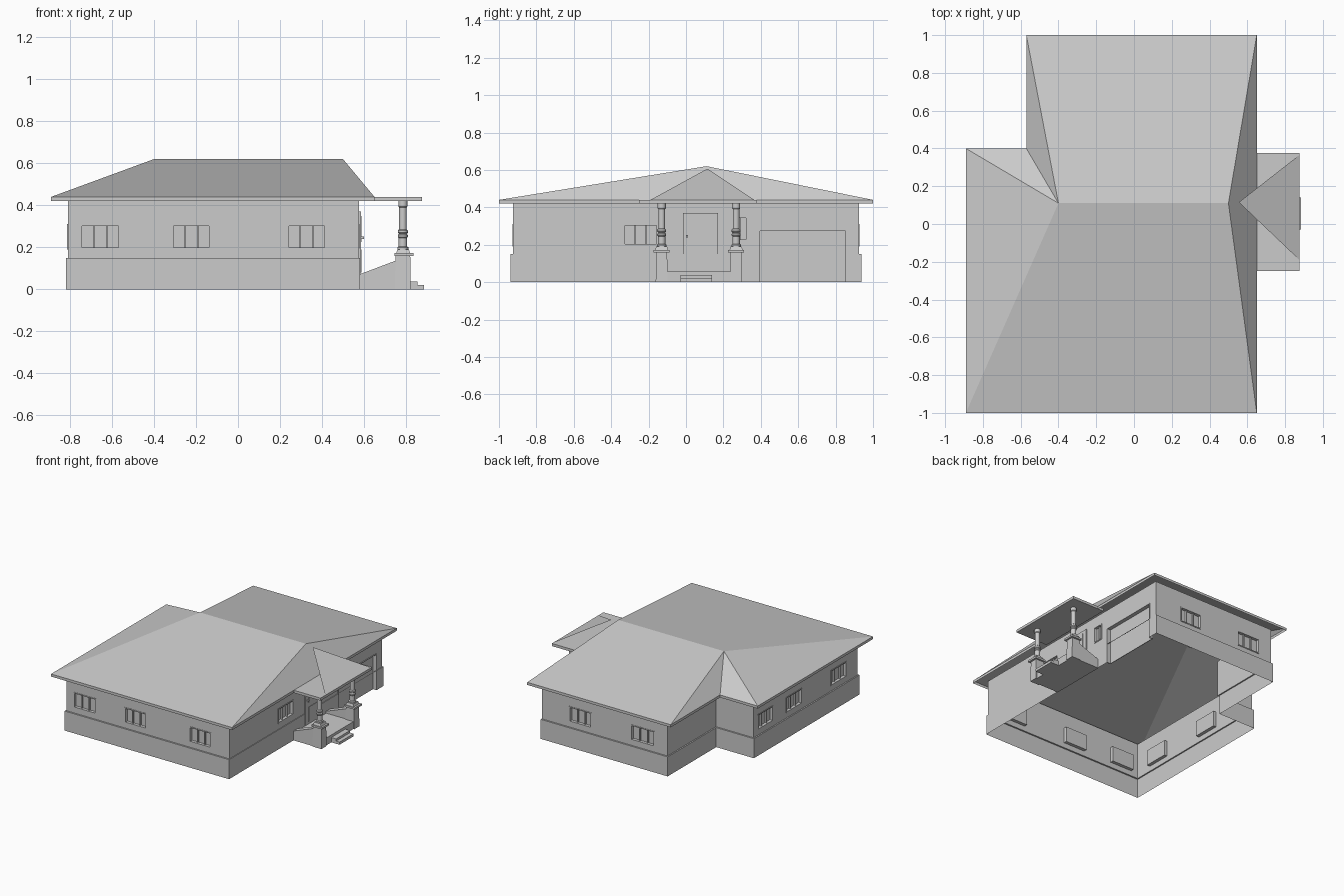
import bpy, bmesh, math

if "Cube" in bpy.data.objects:
    bpy.data.objects.remove(bpy.data.objects["Cube"])


def finish(name, bm):
    mesh = bpy.data.meshes.new(name)
    bm.to_mesh(mesh)
    bm.free()
    ob = bpy.data.objects.new(name, mesh)
    bpy.context.collection.objects.link(ob)
    return ob


def add_box(bm, x0, x1, y0, y1, z0, z1, taper=0.0):
    v = []
    for z, t in ((z0, 0), (z1, taper)):
        for x, y in ((x0 + t, y0 + t), (x1 - t, y0 + t), (x1 - t, y1 - t), (x0 + t, y1 - t)):
            v.append(bm.verts.new((x, y, z)))
    for f in ((3, 2, 1, 0), (4, 5, 6, 7), (0, 1, 5, 4), (1, 2, 6, 5), (2, 3, 7, 6), (3, 0, 4, 7)):
        bm.faces.new([v[i] for i in f])


def boxes(name, *dims):
    bm = bmesh.new()
    for d in dims:
        add_box(bm, *d)
    return finish(name, bm)


def wall_box(bm, axis, face, out, u0, u1, d0, d1, z0, z1):
    """Box on a wall: u runs along the wall, d is depth outwards from its face."""
    a, b = sorted((face + out * d0, face + out * d1))
    if axis == 0:
        add_box(bm, u0, u1, a, b, z0, z1)
    else:
        add_box(bm, a, b, u0, u1, z0, z1)


def add_wall(bm, a, b, z0, z1, holes):
    """Sheet wall split into cells, leaving out the openings."""
    ax = 0 if a[1] == b[1] else 1
    us = sorted({a[ax], b[ax], *[h[0] for h in holes], *[h[1] for h in holes]}, reverse=a[ax] > b[ax])
    zs = sorted({z0, z1, *[h[2] for h in holes], *[h[3] for h in holes]})
    pos = lambda u, z: (u, a[1], z) if ax == 0 else (a[0], u, z)
    grid = {(i, j): bm.verts.new(pos(u, z)) for i, u in enumerate(us) for j, z in enumerate(zs)}
    for i in range(len(us) - 1):
        for j in range(len(zs) - 1):
            um, zm = (us[i] + us[i + 1]) / 2, (zs[j] + zs[j + 1]) / 2
            if not any(h[0] < um < h[1] and h[2] < zm < h[3] for h in holes):
                bm.faces.new((grid[i, j], grid[i + 1, j], grid[i + 1, j + 1], grid[i, j + 1]))


# Footprints of upper walls and wider plinth
UP = [(-.81, -.925), (.575, -.925), (.575, .925), (-.49, .925), (-.49, .335), (-.81, .335)]
LOW = [(-.82, -.937), (.58, -.937), (.58, .937), (-.50, .937), (-.50, .347), (-.82, .347)]
MID, TOP, GAR = .15, .43, (.39, .86)

# Openings per wall: start, end, bottom, top
front = [(-.75, -.56, .19, .31), (-.315, -.13, .19, .31), (.235, .42, .19, .31)]
right = [(-.335, -.15, .195, .31), (.245, .33, .22, .35)]
back = [(.155, .345, .19, .31), (-.38, -.18, .19, .31)]
left = [(.10, .29, .19, .31), (-.25, -.06, .19, .31), (-.79, -.60, .19, .31)]
openings = [front, right + [(*GAR, MID, .28)], back, [], [], left]

# Upper walls, plinth and the ledge between them
bm = bmesh.new()
for i in range(6):
    add_wall(bm, UP[i], UP[(i + 1) % 6], MID, TOP, openings[i])
finish("upper_walls", bm)
bm = bmesh.new()
for i in range(6):
    p, q = LOW[i], LOW[(i + 1) % 6]
    add_wall(bm, p, q, 0, MID, [(*GAR, 0, MID)] if i == 1 else [])
    ring = [(*p, MID), (*q, MID), (*UP[(i + 1) % 6], MID), (*UP[i], MID)]
    bm.faces.new([bm.verts.new(c) for c in ring])
bmesh.ops.remove_doubles(bm, verts=bm.verts, dist=1e-5)
finish("plinth", bm)

# Windows: recessed pane, frame and mullions
for side, axis, face, out, wins in (("front", 0, -.925, -1, front), ("right", 1, .575, 1, right),
                                    ("back", 0, .925, 1, back), ("left", 1, -.81, -1, left)):
    for k, (u0, u1, z0, z1) in enumerate(wins):
        bm = bmesh.new()
        put = lambda *d: wall_box(bm, axis, face, out, *d)
        w = .008
        put(u0, u1, -.025, -.02, z0, z1)
        put(u0, u0 + w, -.02, .003, z0, z1)
        put(u1 - w, u1, -.02, .003, z0, z1)
        put(u0 + w, u1 - w, -.02, .003, z0, z0 + w)
        put(u0 + w, u1 - w, -.02, .003, z1 - w, z1)
        n = 3 if u1 - u0 > .1 else 2
        for m in range(1, n):
            u = u0 + (u1 - u0) * m / n
            put(u - .004, u + .004, -.02, -.008, z0 + w, z1 - w)
        finish(f"{side}_window_{k + 1}", bm)

# Garage door in its recess
g0, g1 = GAR
boxes("garage_door", (.545, .55, g0, g1, 0, .28))
boxes("garage_frame", (.55, .58, g0, g0 + .006, 0, .28), (.55, .58, g1 - .006, g1, 0, .28),
      (.55, .58, g0 + .006, g1 - .006, .274, .28))

# Main roof: fascia band and slopes, open underneath
EAVE = [(-.89, -1), (.65, -1), (.65, 1), (-.57, 1), (-.57, .4), (-.89, .4)]
bm = bmesh.new()
lo = [bm.verts.new((*p, .42)) for p in EAVE]
hi = [bm.verts.new((*p, .44)) for p in EAVE]
rl, rr = bm.verts.new((-.4, .11, .62)), bm.verts.new((.5, .11, .62))
for i in range(6):
    j = (i + 1) % 6
    bm.faces.new((lo[i], lo[j], hi[j], hi[i]))
    tip = {0: (rr, rl), 1: (rr,), 2: (rl, rr)}.get(i, (rl,))
    bm.faces.new((hi[i], hi[j], *tip))
finish("main_roof", bm)

# Porch roof: flat slab with one leaning triangular slope
boxes("porch_roof_slab", (.60, .877, -.25, .377, .42, .44))
bm = bmesh.new()
bm.faces.new([bm.verts.new(c) for c in ((.875, -.19, .44), (.875, .365, .44), (.555, .115, .607))])
finish("porch_roof_slope", bm)

# Porch floor and steps
boxes("porch_floor", (.575, .815, -.12, .27, 0, .057))
boxes("porch_steps", (.815, .855, -.03, .14, 0, .037), (.855, .885, -.03, .14, 0, .02))

# Porch sides: sloped parapet, pedestal, cap and turned column
PROFILE = [(.026, .19), (.026, .20), (.020, .205), (.020, .245), (.024, .25), (.024, .258),
           (.018, .264), (.024, .27), (.024, .28), (.018, .286), (.018, .39), (.022, .395), (.022, .42)]
for side, yc in (("near", -.13), ("far", .268)):
    bm = bmesh.new()
    outline = [(.575, 0), (.76, 0), (.76, .14), (.575, .07)]
    f = bm.faces.new([bm.verts.new((x, yc - .025, z)) for x, z in outline])
    ext = bmesh.ops.extrude_face_region(bm, geom=[f])["geom"]
    bmesh.ops.translate(bm, vec=(0, .05, 0), verts=[e for e in ext if isinstance(e, bmesh.types.BMVert)])
    bmesh.ops.recalc_face_normals(bm, faces=bm.faces)
    finish(f"{side}_parapet", bm)
    boxes(f"{side}_pedestal", (.747, .823, yc - .032, yc + .032, 0, .16, .003))
    boxes(f"{side}_pedestal_cap", (.745, .835, yc - .043, yc + .043, .158, .172),
          (.753, .82, yc - .035, yc + .035, .172, .19, .006))
    bm = bmesh.new()
    n, rings = 16, []
    for r, z in PROFILE:
        rings.append([bm.verts.new((.785 + r * math.cos(2 * math.pi * k / n),
                                    yc + r * math.sin(2 * math.pi * k / n), z)) for k in range(n)])
    for a, b in zip(rings, rings[1:]):
        for k in range(n):
            bm.faces.new((a[k], a[(k + 1) % n], b[(k + 1) % n], b[k])).smooth = True
    col = finish(f"{side}_column", bm)
    bpy.ops.object.select_all(action='DESELECT')
    col.select_set(True)
    bpy.context.view_layer.objects.active = col
    bpy.ops.object.shade_smooth_by_angle(angle=math.radians(30))

# Front door with raised panels, hinge bars and handle
boxes("entrance_door", (.574, .585, -.015, .17, .06, .37), (.585, .588, .02, .135, .08, .19),
      (.585, .588, .02, .135, .225, .35), (.585, .60, 0, .012, .24, .252))
